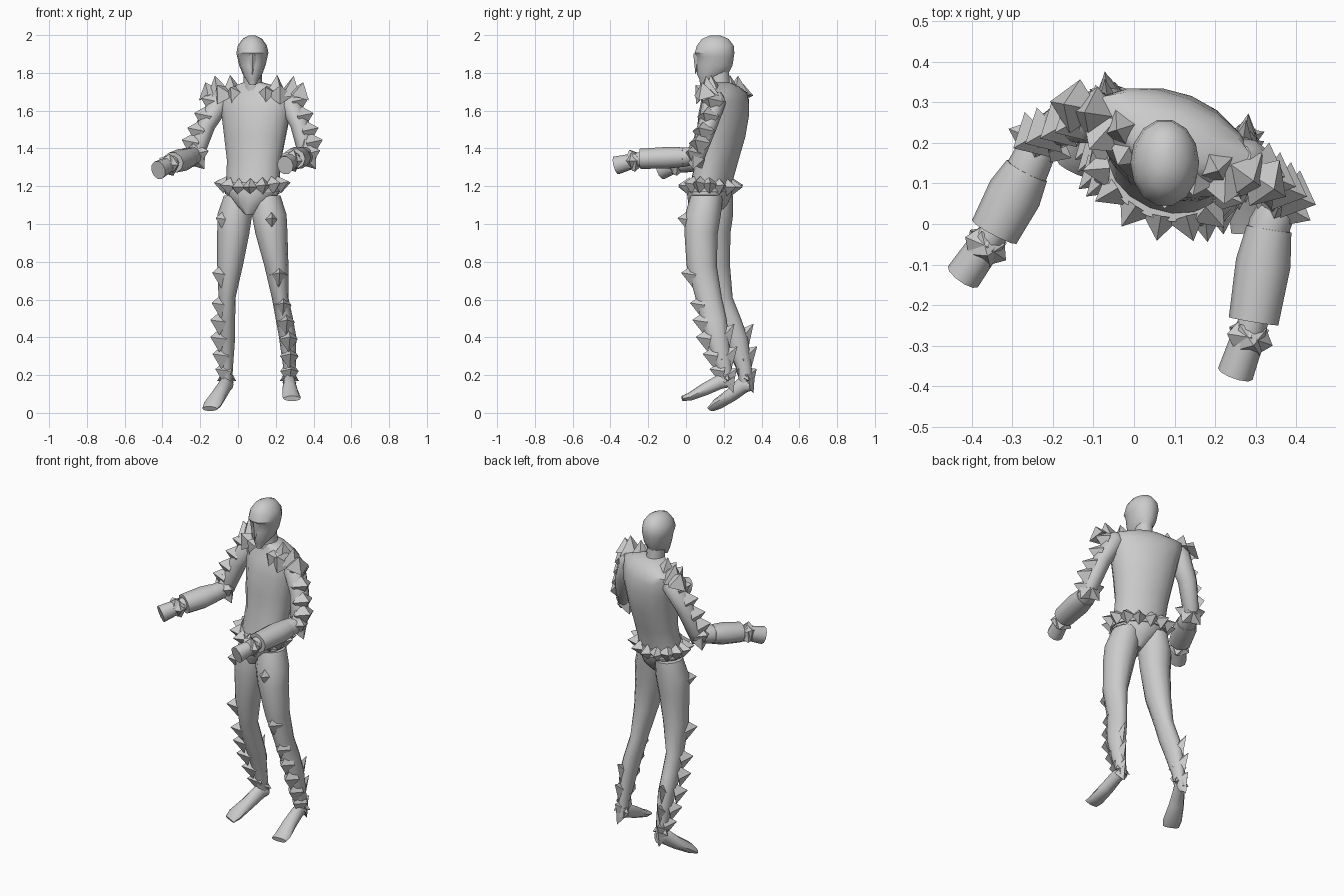
import bpy, bmesh, math
from mathutils import Vector, Matrix

cube = bpy.data.objects.get("Cube")
if cube:
    bpy.data.objects.remove(cube)


def finish(name, bm, smooth=None):
    bmesh.ops.recalc_face_normals(bm, faces=bm.faces[:])
    mesh = bpy.data.meshes.new(name)
    bm.to_mesh(mesh)
    bm.free()
    ob = bpy.data.objects.new(name, mesh)
    bpy.context.collection.objects.link(ob)
    if smooth:
        bpy.ops.object.select_all(action='DESELECT')
        ob.select_set(True)
        bpy.context.view_layer.objects.active = ob
        bpy.ops.object.shade_smooth_by_angle(angle=math.radians(smooth))
    return ob


def loft(name, rings, yaw=0, n=12, along=False, smooth=50):
    """Skin elliptical rings (x, y, z, rx, ry), level or square to the path."""
    bm, rows = bmesh.new(), []
    pts = [Vector(r[:3]) for r in rings]
    for i, (x, y, z, rx, ry) in enumerate(rings):
        rot = Matrix.Rotation(math.radians(yaw), 3, 'Z')
        if along:
            t = pts[min(i + 1, len(pts) - 1)] - pts[max(i - 1, 0)]
            rot = t.to_track_quat('Z', 'Y').to_matrix()
        rows.append([bm.verts.new(pts[i] + rot @ Vector(
            (rx * math.cos(a), ry * math.sin(a), 0)))
            for a in (math.tau * k / n for k in range(n))])
    for a, b in zip(rows, rows[1:]):
        for k in range(n):
            j = (k + 1) % n
            bm.faces.new((a[k], a[j], b[j], b[k]))
    bm.faces.new(rows[0])
    bm.faces.new(rows[-1])
    return finish(name, bm, smooth)


def spikes(name, pairs, r, flat=1.0):
    """Four-sided pyramids, each from a base point to a tip."""
    bm = bmesh.new()
    for base, tip in pairs:
        base, tip = Vector(base), Vector(tip)
        d = tip - base
        m = (Matrix.Translation((base + tip) / 2)
             @ d.to_track_quat('Z', 'Y').to_matrix().to_4x4()
             @ Matrix.Diagonal((flat, 1, 1, 1)))
        bmesh.ops.create_cone(bm, cap_ends=True, segments=4, radius1=r,
                              radius2=0, depth=d.length, matrix=m)
    return finish(name, bm)


def at_height(rings, z):
    """Centre of a leg at a given height."""
    for a, b in zip(rings, rings[1:]):
        if b[2] <= z <= a[2]:
            return Vector(a[:3]).lerp(Vector(b[:3]), (a[2] - z) / (a[2] - b[2]))


def ring_of(start, end, t, r, length, count, phase=0):
    """Base and tip pairs around a limb axis."""
    start, end = Vector(start), Vector(end)
    c, q = start.lerp(end, t), (end - start).to_track_quat('Z', 'Y')
    for k in range(count):
        a = phase + math.tau * k / count
        d = q @ Vector((math.cos(a), math.sin(a), 0))
        yield c + d * r, c + d * (r + length)


# Torso, turned to its right: narrow waist, broad flat shoulders
TURN = -22
loft("torso", [
    (.075, .13, 1.16, .15, .105), (.08, .14, 1.24, .147, .105),
    (.085, .165, 1.34, .15, .108), (.09, .185, 1.46, .17, .122),
    (.095, .2, 1.58, .192, .125), (.095, .207, 1.65, .21, .11),
    (.095, .21, 1.695, .212, .09), (.09, .2, 1.73, .12, .07),
    (.08, .18, 1.75, .05, .05)], TURN, 16)
loft("neck", [(.08, .18, 1.7, .052, .055), (.077, .17, 1.84, .045, .055)])

# Head: tapered jaw, recessed face under a brow, nose ridge
loft("head", [
    (.077, .09, 1.735, .016, .015), (.077, .105, 1.765, .034, .035),
    (.077, .14, 1.79, .05, .083), (.076, .153, 1.84, .07, .096),
    (.076, .156, 1.885, .08, .1), (.076, .151, 1.905, .085, .108),
    (.076, .155, 1.945, .077, .1), (.076, .155, 1.98, .052, .072),
    (.076, .155, 1.998, .018, .028)], 0, 14, smooth=35)
spikes("nose_ridge", [((.076, .064, 1.9), (.076, .05, 1.79))], .026)

# Pelvis, briefs and studded belt
loft("briefs", [
    (.075, .1, 1.05, .03, .07), (.075, .115, 1.1, .085, .105),
    (.075, .125, 1.16, .145, .118), (.075, .13, 1.21, .16, .118)], TURN, 14, smooth=30)
loft("belt", [(.075, .13, 1.17, .16, .118), (.075, .13, 1.22, .16, .118)], TURN, 16)
turn = Matrix.Rotation(math.radians(TURN), 3, 'Z')
hip = Vector((.075, .13, 1.195))
pairs = []
for k in range(14):
    a = math.tau * k / 14
    c, s = math.cos(a), math.sin(a)
    rise = .03 * c * c
    pairs.append((hip + turn @ Vector((.15 * c, .108 * s, rise / 2)),
                  hip + turn @ Vector((.21 * c, .17 * s, rise))))
spikes("belt_studs", pairs, .047)

# Shoulder studs: distance from the neck, distance behind, rise
collar = Vector((.09, .2, 1.69))
for side, s in (("left", 1), ("right", -1)):
    pairs = []
    for u, back, rise in ((.135, -.02, .1), (.225, -.01, .095), (.28, -.01, .06),
                          (.1, -.1, .035), (.18, -.09, .045)):
        tip = collar + turn @ Vector((s * u, back, rise))
        base = collar + turn @ Vector((s * u * .9, back * .45, -.01))
        pairs.append((base, tip))
    spikes(side + "_shoulder_studs", pairs, .068)

# Arms: shoulder, elbow, gauntlet start, gauntlet end, hand end
ARMS = {
    "left": [(.265, .15, 1.655), (.365, .06, 1.365), (.335, .0, 1.355),
             (.295, -.24, 1.345), (.25, -.37, 1.31)],
    "right": [(-.09, .265, 1.655), (-.225, .215, 1.365), (-.26, .14, 1.35),
              (-.345, -.02, 1.325), (-.422, -.13, 1.285)]}
for side, pts in ARMS.items():
    sh, el, g0, g1, hand = map(Vector, pts)
    out = Vector((.85, -.35, .25)) if side == "left" else Vector((-.8, -.45, .25))
    mid = sh.lerp(el, .5) + Vector((out.x * .015, .01, .015))
    loft(side + "_upper_arm", [
        (*sh.lerp(el, -.12), .04, .035), (*sh, .066, .058), (*mid, .054, .05),
        (*el, .045, .045), (*el.lerp(sh, -.1), .025, .025)], n=10, along=True)
    loft(side + "_forearm", [
        (*el.lerp(g0, -.4), .03, .03), (*el, .046, .046),
        (*g0, .052, .052), (*g0.lerp(g1, .4), .056, .054)], n=10, along=True)
    loft(side + "_gauntlet", [
        (*g0.lerp(g1, .05), .056, .054), (*g0.lerp(g1, .4), .068, .06),
        (*g1, .062, .056)], n=10, along=True)
    loft(side + "_hand", [
        (*g1.lerp(hand, -.1), .035, .035), (*g1.lerp(hand, .4), .042, .042),
        (*hand, .045, .05)], n=10, along=True)
    spikes(side + "_wrist_studs", ring_of(g1, hand, .3, .022, .042, 5), .05)
    spikes(side + "_elbow_studs", ring_of(el, g0, .15, .025, .065, 5, .3), .052)
    pairs = []
    for t in (.1, .37, .64, .86):
        p = sh.lerp(el, t) + (mid - sh.lerp(el, .5))
        pairs.append((p + out * .025, p + out * .1))
    spikes(side + "_arm_studs", pairs, .064)

# Legs: level rings from hip to ankle
LEGS = {
    "left": [(.15, .11, 1.15, .075, .085), (.165, .09, 1.05, .092, .095),
             (.177, .08, .95, .085, .088), (.203, .083, .78, .064, .08),
             (.223, .12, .61, .044, .07), (.245, .145, .5, .046, .07),
             (.263, .165, .4, .046, .062), (.272, .2, .25, .034, .042),
             (.272, .215, .15, .028, .034)],
    "right": [(.0, .165, 1.15, .075, .085), (-.017, .155, 1.05, .092, .095),
              (-.025, .15, .95, .085, .085), (-.042, .155, .78, .068, .078),
              (-.058, .185, .61, .045, .062), (-.06, .225, .5, .045, .066),
              (-.06, .265, .4, .045, .062), (-.06, .305, .25, .034, .042),
              (-.06, .32, .15, .028, .034)]}
FEET = {
    "left": [(.272, .235, .17, .028, .035), (.272, .18, .165, .032, .04),
             (.275, .1, .125, .04, .034), (.283, .02, .085, .048, .022),
             (.286, -.02, .076, .046, .014)],
    "right": [(-.05, .345, .15, .028, .035), (-.065, .305, .15, .032, .045),
              (-.1, .24, .095, .042, .036), (-.135, .165, .045, .052, .028),
              (-.15, .135, .022, .044, .015)]}
for side, rings in LEGS.items():
    s = 1 if side == "left" else -1
    loft(side + "_leg", rings)
    loft(side + "_foot", FEET[side], n=10, along=True)
    # Studs down the front outer edge
    front = Vector((.1, -1, 0)) if s > 0 else Vector((-.75, -.65, 0))
    pairs = []
    for z, reach in ((1.02, .132), (.73, .12), (.57, .108), (.48, .115),
                     (.39, .115), (.3, .1), (.22, .08)):
        p = at_height(rings, z)
        pairs.append((p + front * (reach - .075), p + front * reach + Vector((0, 0, .012))))
    spikes(side + "_leg_studs", pairs, .07, .7)
    # Swept fins up the back of the calf
    pairs = []
    for z, sweep in ((.37, .085), (.28, .08), (.19, .06), (.16, .045)):
        p = at_height(rings, z)
        pairs.append((p, p + Vector((s * .012, sweep, z * .33 - .02))))
    spikes(side + "_calf_fins", pairs, .07, .55)
    spikes(side + "_ankle_studs", [
        (at_height(rings, .2), at_height(rings, .2) + Vector((k * .05, .02, -.03)))
        for k in (-1, 1)], .035)
